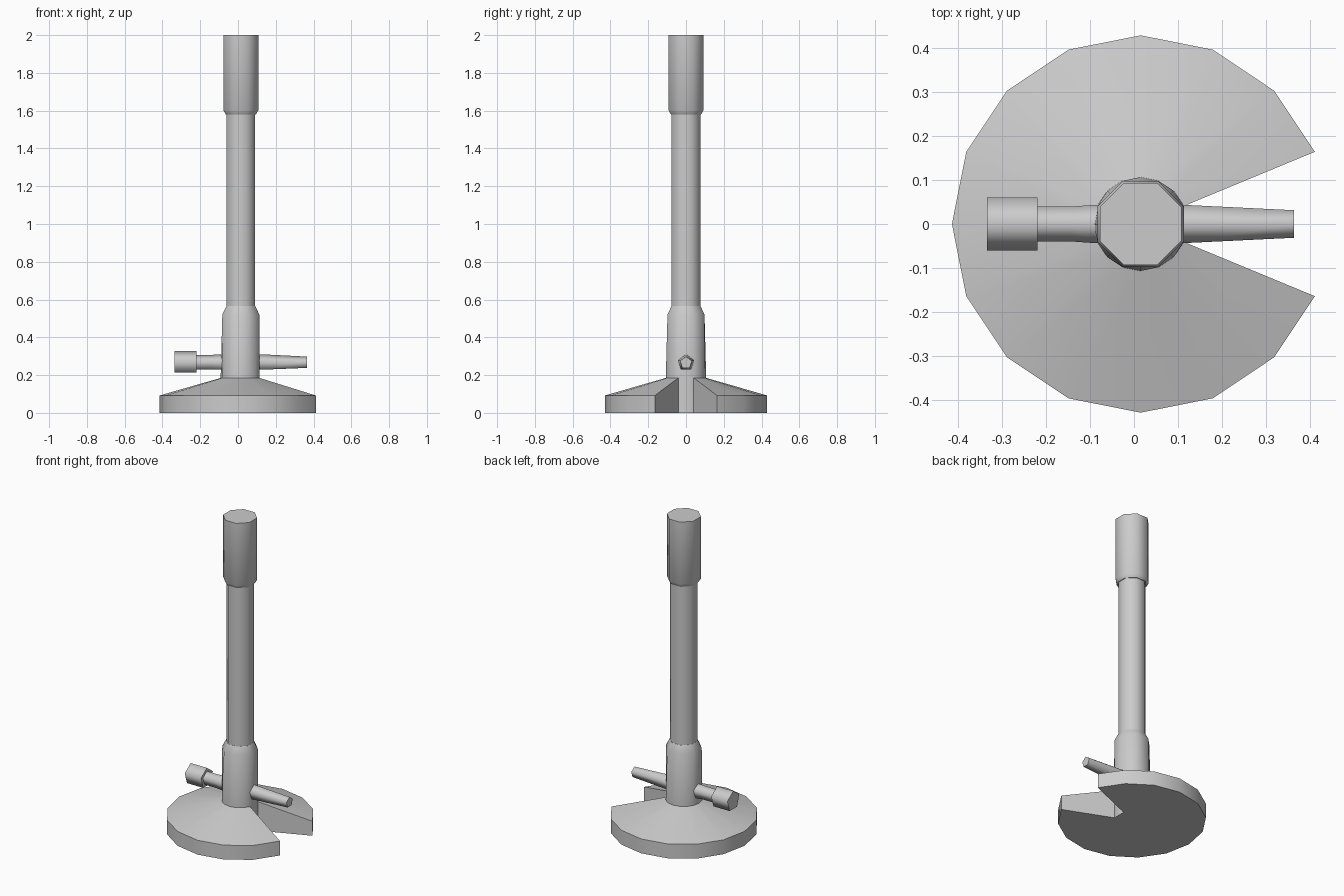
import bpy, bmesh
from math import sin, cos, pi, radians

if "Cube" in bpy.data.objects:
    bpy.data.objects.remove(bpy.data.objects["Cube"])

CX = 0.015      # axis of the stand
HOSE_Z = 0.265  # height of the side pipes


def finish(bm, name, angle):
    bmesh.ops.recalc_face_normals(bm, faces=bm.faces)
    me = bpy.data.meshes.new(name)
    bm.to_mesh(me)
    bm.free()
    ob = bpy.data.objects.new(name, me)
    bpy.context.collection.objects.link(ob)
    bpy.ops.object.select_all(action='DESELECT')
    ob.select_set(True)
    bpy.context.view_layer.objects.active = ob
    bpy.ops.object.shade_smooth_by_angle(angle=radians(angle))
    return ob


def loft(name, rings, angle):
    """Skin equal-length closed rings of points and cap both ends."""
    bm = bmesh.new()
    loops = [[bm.verts.new(p) for p in r] for r in rings]
    for a, b in zip(loops, loops[1:]):
        for i in range(len(a)):
            j = (i + 1) % len(a)
            bm.faces.new((a[i], a[j], b[j], b[i]))
    bm.faces.new(loops[0])
    bm.faces.new(loops[-1])
    return finish(bm, name, angle)


def arc15(r, z):
    """16-sided ring with the vertex facing +x left out (the notch side)."""
    return [(CX + r * cos(i * pi / 8), r * sin(i * pi / 8), z) for i in range(1, 16)]


def octagon(half, z):
    r = half / cos(pi / 8)
    return [(CX + r * cos((i + .5) * pi / 4), r * sin((i + .5) * pi / 4), z) for i in range(8)]


def octagon15(half, z):
    """Octagon with extra edge midpoints, matching arc15."""
    r = half / cos(pi / 8)
    return [(CX + (r if i % 2 else half) * cos(i * pi / 8),
             (r if i % 2 else half) * sin(i * pi / 8), z) for i in range(1, 16)]


def pentagon(x, r):
    return [(x, r * sin(i * 2 * pi / 5), HOSE_Z + r * cos(i * 2 * pi / 5)) for i in range(5)]


# Conical foot with a wedge notch: one closed section swept round the axis
sections = list(zip(arc15(.107, 0), arc15(.43, 0), arc15(.43, .092), arc15(.107, .185)))
bm = bmesh.new()
cols = [[bm.verts.new(p) for p in s] for s in sections]
for a, b in zip(cols, cols[1:]):
    for i in range(3):
        bm.faces.new((a[i], a[i + 1], b[i + 1], b[i]))
bm.faces.new(cols[0])
bm.faces.new(cols[-1])
finish(bm, "foot", 40)

# Lower barrel, round at the foot and octagonal at the shoulder
loft("barrel", [arc15(.107, 0), arc15(.107, .185), octagon15(.098, .52),
                octagon15(.077, .565)], 46)

# Tall tube and top sleeve
loft("tube", [octagon(.076, .55), octagon(.076, 1.6)], 46)
loft("top_sleeve", [octagon(.08, 1.58), octagon(.093, 1.603), octagon(.093, 2.0)], 46)

# Side pipes and valve knob
loft("hose_inlet", [pentagon(.08, .045), pentagon(.13, .045), pentagon(.365, .033)], 75)
loft("valve_stem", [pentagon(-.06, .046), pentagon(-.10, .045), pentagon(-.14, .042),
                    pentagon(-.23, .042)], 75)
loft("valve_knob", [pentagon(-.22, .063), pentagon(-.335, .063)], 75)
